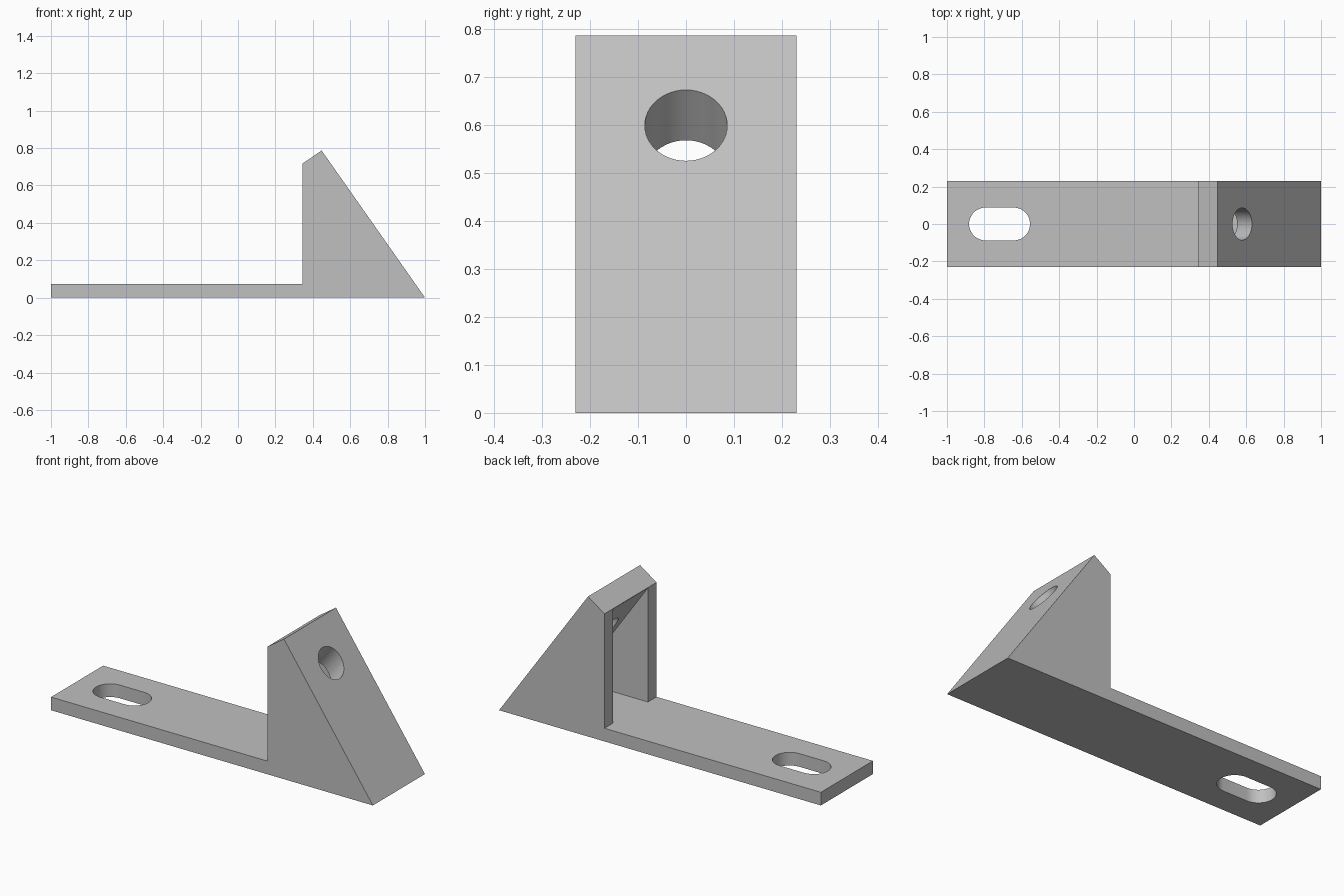
import bpy, bmesh, math
from mathutils import Vector

cube = bpy.data.objects.get("Cube")
if cube:
    bpy.data.objects.remove(cube, do_unlink=True)

HALF_WIDTH = 0.231      # half of the bracket's depth along y
WALL = 0.076            # side wall thickness
BASE = 0.074            # base plate thickness
BACK_X = 0.345          # open back of the wedge
APEX = Vector((0.447, 0, 0.787))
TOE = Vector((1, 0, 0))

grey = bpy.data.materials.new("plain_grey")
grey.use_nodes = True
colour = (0.53, 0.53, 0.53, 1)
grey.diffuse_color = colour
grey.node_tree.nodes["Principled BSDF"].inputs["Base Color"].default_value = colour


def extrude(name, points, offset):
    """Closed prism from a planar outline moved along offset."""
    bm = bmesh.new()
    face = bm.faces.new([bm.verts.new(p) for p in points])
    side = bmesh.ops.extrude_face_region(bm, geom=[face])["geom"]
    moved = [v for v in side if isinstance(v, bmesh.types.BMVert)]
    bmesh.ops.translate(bm, verts=moved, vec=offset)
    bmesh.ops.recalc_face_normals(bm, faces=bm.faces)
    mesh = bpy.data.meshes.new(name)
    bm.to_mesh(mesh)
    bm.free()
    mesh.materials.append(grey)
    obj = bpy.data.objects.new(name, mesh)
    bpy.context.collection.objects.link(obj)
    return obj


def side_profile(name, outline, half):
    return extrude(name, [(x, -half, z) for x, z in outline], (0, 2 * half, 0))


def cut(target, cutter):
    cutter.hide_render = True
    mod = target.modifiers.new("cut", "BOOLEAN")
    mod.operation = "DIFFERENCE"
    mod.solver = "EXACT"
    mod.object = cutter
    bpy.context.view_layer.objects.active = target
    bpy.ops.object.modifier_apply(modifier=mod.name)
    bpy.data.objects.remove(cutter, do_unlink=True)


# Base plate and wedge in one side profile
body = side_profile("angle_bracket", [
    (-1, 0), (1, 0), (APEX.x, APEX.z), (BACK_X, 0.717), (BACK_X, BASE), (-1, BASE)],
    HALF_WIDTH)

# Pocket open to the back, leaving side walls and the sloped plate
cut(body, side_profile("pocket_cutter", [
    (0.2, BASE), (0.794, BASE), (BACK_X, 0.715), (0.2, 0.715)],
    HALF_WIDTH - WALL))

# Rounded slot near the free end of the base
radius, steps = 0.088, 24
slot = []
for centre, start in ((-0.644, -90), (-0.794, 90)):
    for i in range(steps + 1):
        a = math.radians(start + 180 * i / steps)
        slot.append((centre + radius * math.cos(a), radius * math.sin(a), -0.1))
cut(body, extrude("slot_cutter", slot, (0, 0, 0.3)))

# Round hole through the sloped plate, tilted upward
axis = Vector((math.cos(math.radians(53)), 0, math.sin(math.radians(53))))
across = Vector((-axis.z, 0, axis.x))
centre = APEX.lerp(TOE, 0.238) - axis * 0.25
ring = []
for i in range(48):
    a = math.tau * i / 48
    ring.append(centre + 0.086 * (math.cos(a) * across + math.sin(a) * Vector((0, 1, 0))))
cut(body, extrude("hole_cutter", ring, axis * 0.5))

bpy.ops.object.select_all(action="DESELECT")
body.select_set(True)
bpy.context.view_layer.objects.active = body
bpy.ops.object.shade_smooth_by_angle(angle=math.radians(30))
